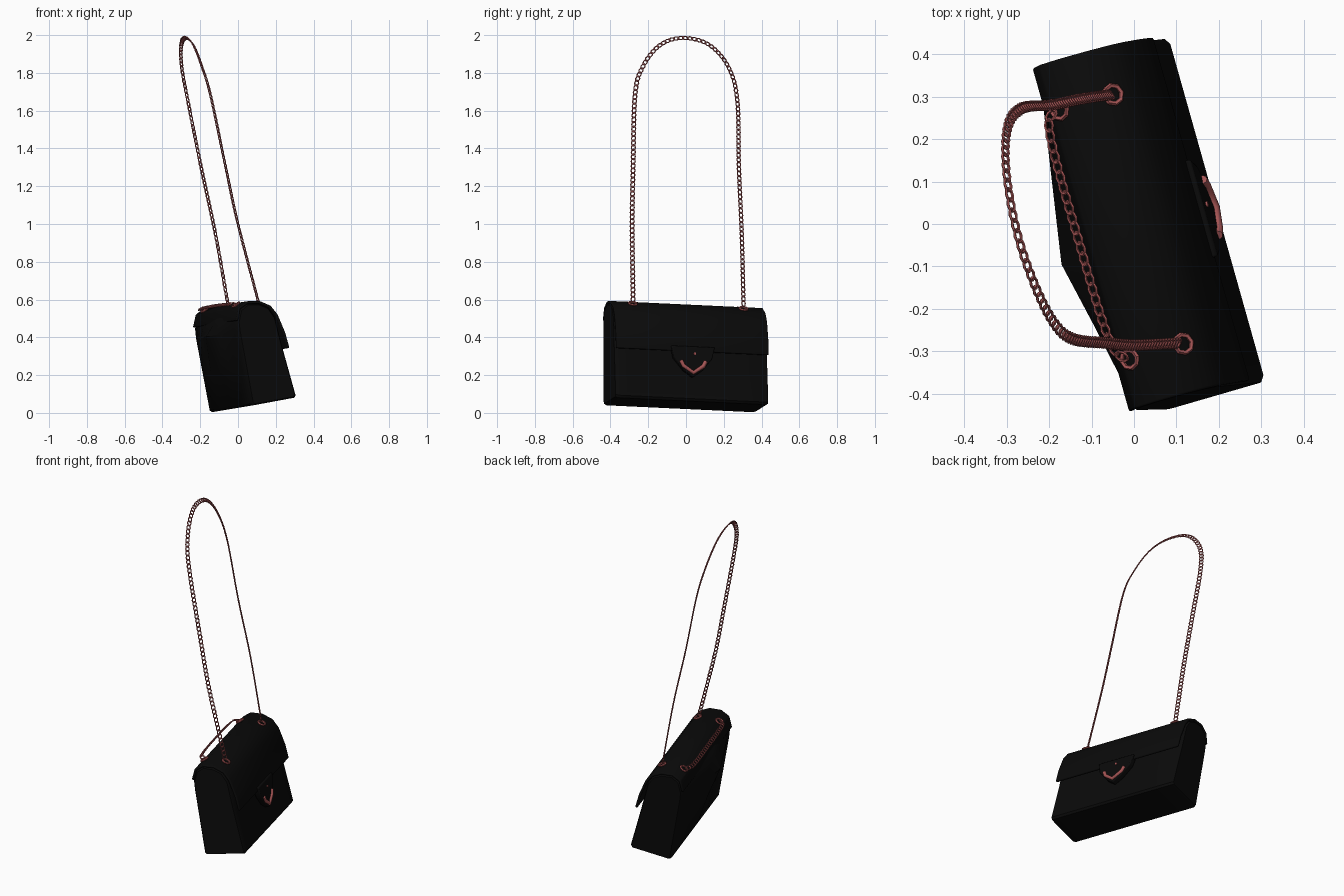
import bpy, bmesh, math
from mathutils import Vector, Matrix

cube = bpy.data.objects.get("Cube")
if cube:
    bpy.data.objects.remove(cube, do_unlink=True)


def material(name, color, rough):
    m = bpy.data.materials.new(name)
    m.use_nodes = True
    m.diffuse_color = color
    b = next(n for n in m.node_tree.nodes if n.type == 'BSDF_PRINCIPLED')
    b.inputs["Base Color"].default_value = color
    b.inputs["Roughness"].default_value = rough
    return m


black = material("black leather", (0.003, 0.003, 0.003, 1), 0.6)
rose = material("rose metal", (0.38, 0.09, 0.09, 1), 0.4)

# Bag frame: local x = front, y = length, z = up, leaning on its back edge
along = Vector((-0.27, 0.96, -0.045)).normalized()
up = Vector((-0.18, -0.005, 0.98))
up = (up - along * up.dot(along)).normalized()
front = along.cross(up)
FRAME = Matrix((front, along, up)).transposed().to_4x4()
FRAME.translation = (0.08, 0, 0.042)


def add_object(name, bm, mat, world=FRAME, angle=35):
    bmesh.ops.recalc_face_normals(bm, faces=bm.faces[:])
    me = bpy.data.meshes.new(name)
    bm.to_mesh(me)
    bm.free()
    me.materials.append(mat)
    ob = bpy.data.objects.new(name, me)
    bpy.context.collection.objects.link(ob)
    ob.matrix_world = world
    bpy.ops.object.select_all(action='DESELECT')
    ob.select_set(True)
    bpy.context.view_layer.objects.active = ob
    bpy.ops.object.shade_smooth_by_angle(angle=math.radians(angle))
    return ob


def bridge(bm, rings, closed):
    for a, b in zip(rings, rings[1:]):
        for i in range(len(a) if closed else len(a) - 1):
            j = (i + 1) % len(a)
            bm.faces.new((a[i], a[j], b[j], b[i]))


def bevel(ob, width, segments=2):
    m = ob.modifiers.new("soft edges", 'BEVEL')
    m.width, m.segments, m.limit_method = width, segments, 'ANGLE'
    m.angle_limit = math.radians(40)


# Body: side profile lofted along the length, back panel bulging
# toward the middle
profile = [(0.115, 0), (0.124, 0.012), (0.1, 0.27), (0.088, 0.44),
           (0.06, 0.495), (0.015, 0.522), (-0.05, 0.534), (-0.095, 0.51),
           (-0.122, 0.45), (-0.125, 0.4), (-0.125, 0.2), (-0.125, 0.012),
           (-0.115, 0)]
bulge = {8: 0.03, 9: 0.075, 10: 0.03}
bm = bmesh.new()
rings = []
for y in (-0.42, -0.405, -0.36, -0.2, -0.04, 0.2, 0.405, 0.42):
    swell = max(0, 1 - abs(y + 0.04) / (0.46 if y > -0.04 else 0.34))
    shrink = 0.93 if abs(y) > 0.41 else 1
    rings.append([bm.verts.new((x * shrink - bulge.get(i, 0) * swell, y,
                                0.26 + (z - 0.26) * (0.975 if shrink < 1 else 1)))
                  for i, (x, z) in enumerate(profile)])
bridge(bm, rings, True)
bm.faces.new(rings[0])
bm.faces.new(rings[-1])
add_object("bag_body", bm, black)

# Flap: a sheet wrapped over the top and down the front
lid = [(0.135, 0.265), (0.127, 0.35), (0.104, 0.45), (0.075, 0.502),
       (0.02, 0.537), (-0.05, 0.548), (-0.102, 0.524), (-0.13, 0.46)]
bm = bmesh.new()
rings = [[bm.verts.new((x, y, z)) for x, z in lid]
         for y in (-0.42, 0.42)]
bridge(bm, rings, False)
flap = add_object("front_flap", bm, black)
sol = flap.modifiers.new("thickness", 'SOLIDIFY')
sol.thickness = 0.014
# Keep the sheet on the inner side of its outline
if flap.data.polygons[0].normal.x < 0:
    sol.offset = 1
bevel(flap, 0.005)

# Clasp tongue: a pointed shield over the flap edge
shield = [(-0.12, 0.29), (-0.105, 0.225), (-0.05, 0.16), (0, 0.125),
          (0.05, 0.16), (0.105, 0.225), (0.12, 0.29)]
bm = bmesh.new()
face = bm.faces.new([bm.verts.new((0.11, y, z)) for y, z in shield])
ext = bmesh.ops.extrude_face_region(bm, geom=[face])
for v in ext["geom"]:
    if isinstance(v, bmesh.types.BMVert):
        v.co.x += 0.035
bevel(add_object("clasp_tongue", bm, black), 0.006)


def tube(name, points, radius, cyclic=False):
    cu = bpy.data.curves.new(name, 'CURVE')
    cu.dimensions = '3D'
    cu.bevel_depth, cu.bevel_resolution, cu.use_fill_caps = radius, 2, True
    sp = cu.splines.new('POLY')
    sp.points.add(len(points) - 1)
    for p, co in zip(sp.points, points):
        p.co = (*co, 1)
    sp.use_cyclic_u = cyclic
    cu.materials.append(rose)
    ob = bpy.data.objects.new(name, cu)
    bpy.context.collection.objects.link(ob)
    ob.matrix_world = FRAME


# Clasp metal: a V shaped bar and a small turning pin
tube("clasp_bar", [(0.146, y, z) for y, z in
                   ((-0.068, 0.212), (-0.055, 0.185), (0, 0.148),
                    (0.055, 0.185), (0.068, 0.212))], 0.011)
tube("clasp_pin", [(0.14, 0.008, 0.25), (0.15, 0.008, 0.25)], 0.007)


def add_ring(bm, center, x_axis, y_axis, rx, ry, wire, n=8, m=5):
    normal = x_axis.cross(y_axis)
    rings = []
    for i in range(n):
        a = math.tau * i / n
        out = x_axis * math.cos(a) + y_axis * math.sin(a)
        mid = center + x_axis * rx * math.cos(a) + y_axis * ry * math.sin(a)
        rings.append([bm.verts.new(mid + wire * (out * math.cos(b) + normal * math.sin(b)))
                      for b in (math.tau * k / m for k in range(m))])
    bridge(bm, rings + rings[:1], True)


def smooth_path(pts, steps=24):
    pts = [2 * pts[0] - pts[1]] + pts + [2 * pts[-1] - pts[-2]]
    out = []
    for a, b, c, d in zip(pts, pts[1:], pts[2:], pts[3:]):
        for k in range(steps):
            t = k / steps
            out.append(0.5 * (2 * b + (c - a) * t + (2 * a - 5 * b + 4 * c - d) * t * t
                              + (3 * b - a - 3 * c + d) * t ** 3))
    return out + [pts[-2]]


def chain(name, points, normal, pitch=0.025):
    path = smooth_path([Vector(p) for p in points])
    bm = bmesh.new()
    travelled = 0
    for a, b in zip(path, path[1:]):
        step = (b - a).length
        travelled += step
        if travelled < pitch:
            continue
        travelled -= pitch
        t = (b - a).normalized()
        side = normal.cross(t).normalized()
        # Each link is twisted so it nests in the next one
        side = Matrix.Rotation(math.radians(28), 3, t) @ side
        add_ring(bm, b - t * travelled, t, side, 0.016, 0.0115, 0.0036)
    add_object(name, bm, rose, Matrix.Identity(4), 60)


# Tall shoulder strap
chain("shoulder_chain",
      [(-0.05, 0.305, 0.555), (-0.12, 0.295, 0.95), (-0.195, 0.28, 1.3),
       (-0.265, 0.272, 1.65), (-0.298, 0.225, 1.83), (-0.3, 0.12, 1.95),
       (-0.275, -0.02, 1.985), (-0.235, -0.14, 1.945), (-0.19, -0.23, 1.83),
       (-0.145, -0.27, 1.68), (-0.065, -0.28, 1.3), (0, -0.285, 1.0),
       (0.11, -0.28, 0.58)], Vector((0.97, 0.1, 0.2)))

# Short chain run along the top of the back
chain("back_chain",
      [FRAME @ Vector(p) for p in
       ((-0.08, 0.31, 0.545), (-0.115, 0.26, 0.55), (-0.118, 0, 0.553),
        (-0.112, -0.25, 0.55), (-0.08, -0.31, 0.545))], up)

# Eyelets where the chains enter the bag
bm = bmesh.new()
for y in (-0.305, 0.305):
    for x, z, slope in ((0.051, 0.524, -0.6), (-0.08, 0.54, 0.4)):
        add_ring(bm, Vector((x, y, z)), Vector((1, 0, slope)).normalized(),
                 Vector((0, 1, 0)), 0.022, 0.022, 0.006)
add_object("eyelets", bm, rose, FRAME, 30)
